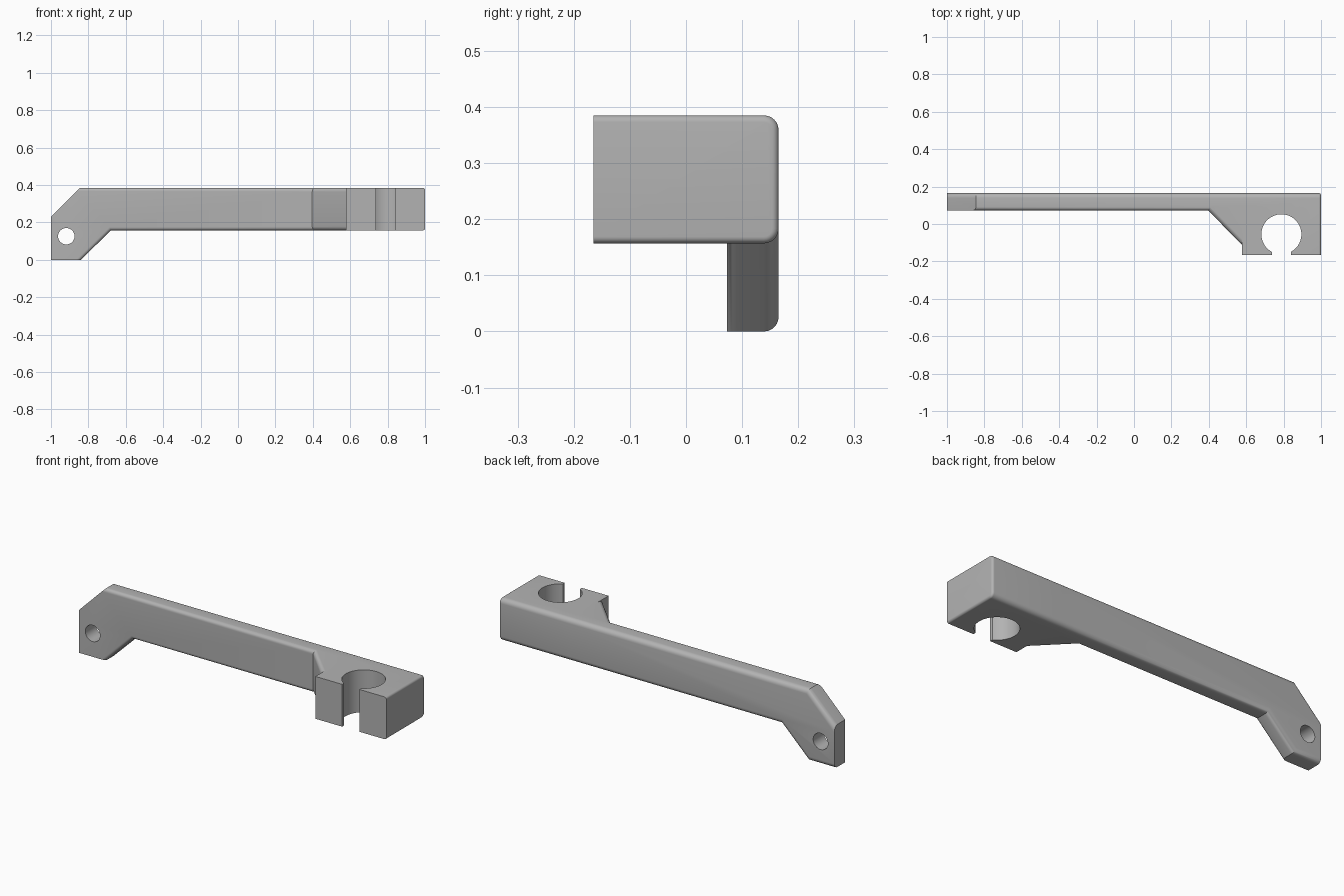
import bpy, bmesh
from math import radians
from mathutils import Matrix, Vector

cube = bpy.data.objects.get("Cube")
if cube:
    bpy.data.objects.remove(cube)

grey = bpy.data.materials.new("plain grey")
grey.use_nodes = True
colour = (0.45, 0.45, 0.45, 1)
grey.diffuse_color = colour
grey.node_tree.nodes["Principled BSDF"].inputs["Base Color"].default_value = colour

BACK, FRONT, ARM_FRONT = 0.165, -0.165, 0.073
LOW, TOP = 0.157, 0.385


def prism(name, points, depth, bevels=()):
    """Extrude a flat outline by depth, then round the edges each rule picks."""
    bm = bmesh.new()
    face = bm.faces.new([bm.verts.new(p) for p in points])
    ext = bmesh.ops.extrude_face_region(bm, geom=[face])
    new = [v for v in ext["geom"] if isinstance(v, bmesh.types.BMVert)]
    bmesh.ops.translate(bm, verts=new, vec=depth)
    bmesh.ops.recalc_face_normals(bm, faces=bm.faces)
    for radius, rule in bevels:
        edges = [e for e in bm.edges if rule(e.verts[0].co, e.verts[1].co)]
        bmesh.ops.bevel(bm, geom=edges, offset=radius, segments=6,
                        profile=0.5, affect='EDGES', clamp_overlap=True)
    return finish(name, bm)


def cylinder(name, radius, length, matrix):
    bm = bmesh.new()
    bmesh.ops.create_cone(bm, cap_ends=True, segments=64, radius1=radius,
                          radius2=radius, depth=length, matrix=matrix)
    return finish(name, bm)


def finish(name, bm):
    mesh = bpy.data.meshes.new(name)
    bm.to_mesh(mesh)
    bm.free()
    mesh.materials.append(grey)
    ob = bpy.data.objects.new(name, mesh)
    bpy.context.collection.objects.link(ob)
    return ob


def combine(target, tool, operation):
    """Apply a boolean and discard the tool object."""
    bpy.context.view_layer.objects.active = target
    mod = target.modifiers.new(operation, 'BOOLEAN')
    mod.operation, mod.solver, mod.object = operation, 'EXACT', tool
    bpy.ops.object.modifier_apply(modifier=mod.name)
    bpy.data.objects.remove(tool)


def both(a, b, axis, value):
    return abs(a[axis] - value) < 1e-4 and abs(b[axis] - value) < 1e-4


# Long arm with its dropped, chamfered end
outline = [(-1, 0), (-0.84, 0), (-0.68, LOW), (0.7, LOW),
           (0.7, TOP), (-0.845, TOP), (-1, 0.23)]
arm = prism("bracket_arm", [(x, ARM_FRONT, z) for x, z in outline],
            (0, BACK - ARM_FRONT, 0), [
    (0.026, lambda a, b: both(a, b, 1, BACK) and max(a.x, b.x) > -0.99
        and not both(a, b, 0, 0.7)),
    (0.018, lambda a, b: both(a, b, 1, ARM_FRONT) and max(a.x, b.x) > -0.83
        and not both(a, b, 0, 0.7)),
])

# Clamp block at the far end
block = prism("clamp_block", [(x, y, LOW) for x, y in
              [(0.577, FRONT), (1, FRONT), (1, BACK), (0.577, BACK)]],
              (0, 0, TOP - LOW), [
    (0.026, lambda a, b: both(a, b, 1, BACK) and abs(a.x - b.x) > 0.1),
    (0.012, lambda a, b: both(a, b, 0, 1) and not both(a, b, 1, FRONT)),
])

# Diagonal gusset with rounded sloping edges
gusset = prism("gusset", [(x, y, LOW) for x, y in
               [(0.37, 0.1), (0.60, -0.135), (0.65, 0.1)]],
               (0, 0, TOP - LOW), [
    (0.022, lambda a, b: abs(a.z - b.z) < 1e-4 and min(a.x, b.x) < 0.4
        and abs(a.y - b.y) > 0.1),
])
combine(arm, block, 'UNION')
combine(arm, gusset, 'UNION')

# Open round socket through the block
bore = cylinder("bore_cutter", 0.107, 1, Matrix.Translation((0.788, -0.055, 0.27)))
slot = prism("slot_cutter", [(x, y, 0) for x, y in
             [(0.737, -0.3), (0.839, -0.3), (0.839, -0.08), (0.737, -0.08)]],
             (0, 0, 0.6))
pin = cylinder("pin_cutter", 0.044, 1,
               Matrix.Translation((-0.918, 0.1, 0.126)) @ Matrix.Rotation(radians(90), 4, 'X'))
for cutter in (bore, slot, pin):
    combine(arm, cutter, 'DIFFERENCE')

bpy.ops.object.select_all(action='DESELECT')
arm.select_set(True)
bpy.context.view_layer.objects.active = arm
bpy.ops.object.shade_smooth_by_angle(angle=radians(30))
